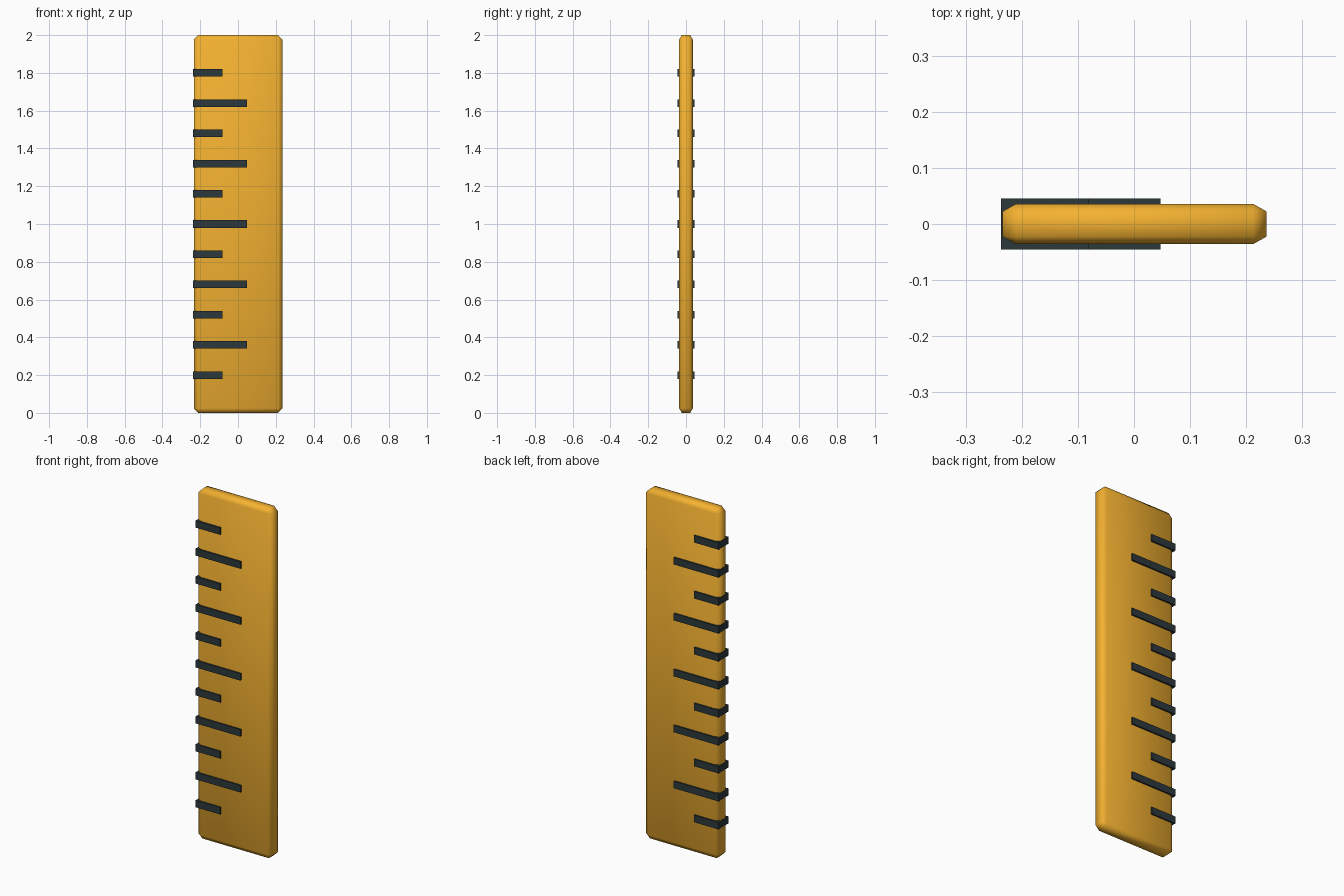
import bpy, bmesh
from mathutils import Vector

if "Cube" in bpy.data.objects:
    bpy.data.objects.remove(bpy.data.objects["Cube"])

def material(name, color):
    m = bpy.data.materials.new(name)
    m.diffuse_color = color
    m.use_nodes = True
    m.node_tree.nodes["Principled BSDF"].inputs["Base Color"].default_value = m.diffuse_color
    return m

def box(name, lo, hi, mat, bevel=None):
    """Box between two corners; bevel gives the chamfer size per axis."""
    lo, hi = Vector(lo), Vector(hi)
    unit = Vector(bevel) if bevel else Vector((1, 1, 1))
    size = hi - lo
    bm = bmesh.new()
    bmesh.ops.create_cube(bm, size=1)
    bmesh.ops.scale(bm, vec=[size[i] / unit[i] for i in range(3)], verts=bm.verts)
    if bevel:
        bmesh.ops.bevel(bm, geom=bm.edges[:], offset=1, segments=1,
                        affect='EDGES', clamp_overlap=False)
    bmesh.ops.scale(bm, vec=unit, verts=bm.verts)
    bmesh.ops.translate(bm, vec=(lo + hi) / 2, verts=bm.verts)
    bmesh.ops.recalc_face_normals(bm, faces=bm.faces)
    me = bpy.data.meshes.new(name)
    bm.to_mesh(me)
    bm.free()
    me.materials.append(mat)
    ob = bpy.data.objects.new(name, me)
    bpy.context.collection.objects.link(ob)
    return ob

yellow = material("ruler_yellow", (0.9, 0.44, 0.03, 1))
dark = material("mark_dark", (0.025, 0.04, 0.045, 1))

# Ruler body: thin slab with chamfered, smooth-shaded edges
body = box("ruler_body", (-0.234, -0.036, 0), (0.236, 0.036, 2), yellow,
           bevel=(0.024, 0.0135, 0.024))
for p in body.data.polygons:
    p.use_smooth = True

# Alternating short and long marks wrapping the left edge
for i in range(11):
    z = 0.2 + 0.16 * i
    end = 0.047 if i % 2 else -0.081
    box(f"measure_mark_{i + 1}", (-0.237, -0.045, z - 0.02), (end, 0.045, z + 0.02), dark)
